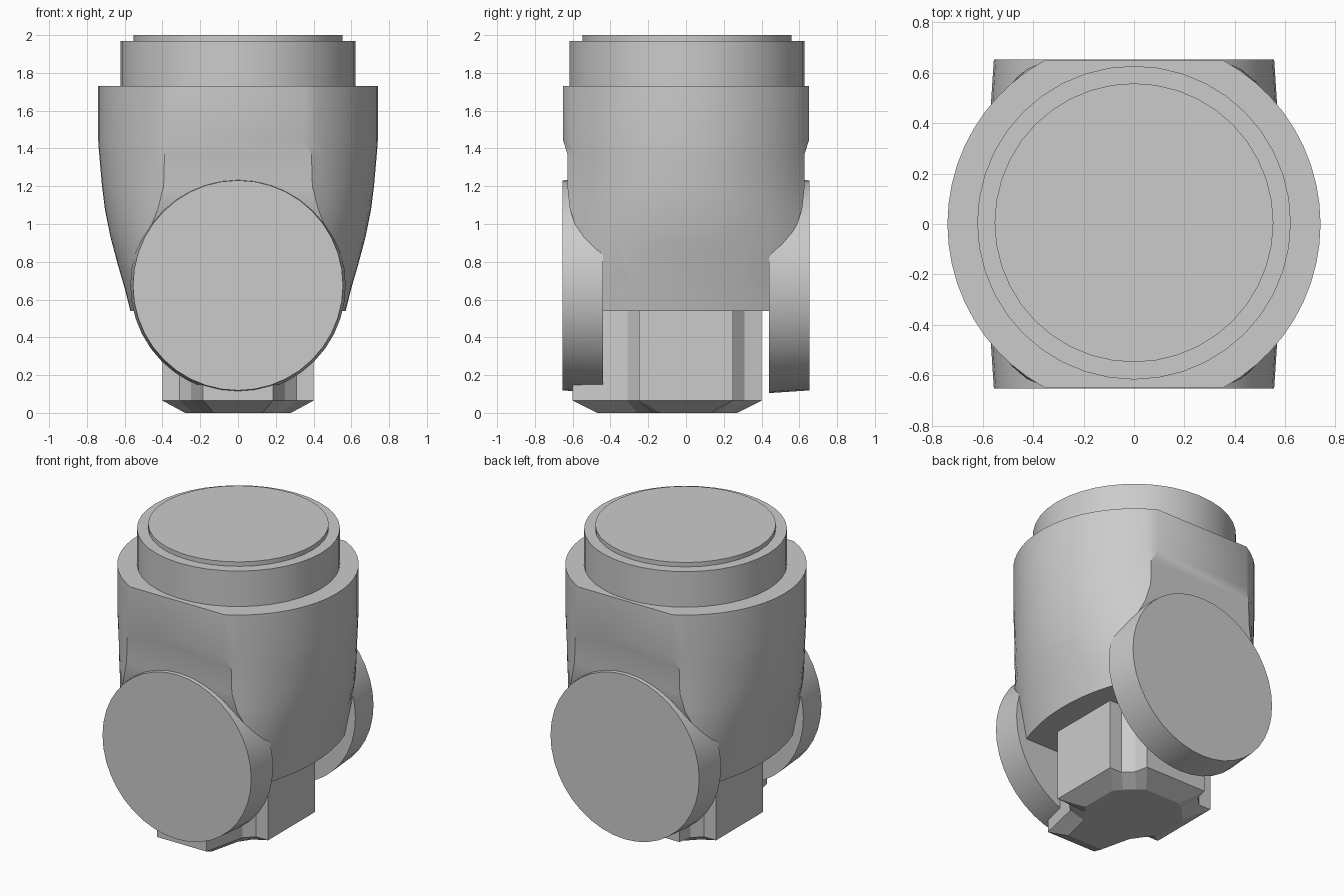
import bpy, bmesh, math
from mathutils import Matrix

cube = bpy.data.objects.get("Cube")
if cube:
    bpy.data.objects.remove(cube, do_unlink=True)

GREY = (0.6, 0.6, 0.6, 1)
mat = bpy.data.materials.new("light_grey")
mat.use_nodes = True
mat.diffuse_color = GREY
mat.node_tree.nodes["Principled BSDF"].inputs["Base Color"].default_value = GREY


def finish(bm, name):
    bmesh.ops.recalc_face_normals(bm, faces=bm.faces)
    mesh = bpy.data.meshes.new(name)
    bm.to_mesh(mesh)
    bm.free()
    mesh.materials.append(mat)
    obj = bpy.data.objects.new(name, mesh)
    bpy.context.collection.objects.link(obj)
    return obj


def select(obj):
    bpy.ops.object.select_all(action="DESELECT")
    obj.select_set(True)
    bpy.context.view_layer.objects.active = obj


def smooth(obj, degrees=35):
    select(obj)
    bpy.ops.object.shade_smooth_by_angle(angle=math.radians(degrees))


def loft(name, sections):
    """Skin a stack of equal-length rings and cap both ends."""
    bm = bmesh.new()
    rings = [[bm.verts.new(p) for p in s] for s in sections]
    n = len(rings[0])
    for a, b in zip(rings, rings[1:]):
        for i in range(n):
            j = (i + 1) % n
            bm.faces.new((a[i], a[j], b[j], b[i]))
    bm.faces.new(rings[0])
    bm.faces.new(rings[-1])
    return finish(bm, name)


def cone(name, r1, r2, depth, centre, axis="Z", sides=40):
    bm = bmesh.new()
    bmesh.ops.create_cone(bm, cap_ends=True, segments=sides,
                          radius1=r1, radius2=r2, depth=depth)
    turn = {"Z": Matrix(),
            "X": Matrix.Rotation(math.pi / 2, 4, "Y"),
            "Y": Matrix.Rotation(-math.pi / 2, 4, "X"),
            "-Y": Matrix.Rotation(math.pi / 2, 4, "X")}[axis]
    bm.transform(Matrix.Translation(centre) @ turn)
    return finish(bm, name)


# Body: ellipses with flattened front and back, narrowing downwards
def section(z, a, b, flat, n=20):
    t0 = math.asin(flat / b)
    ring = []
    for start in (0, math.pi):
        for i in range(n + 1):
            t = start - t0 + 2 * t0 * i / n
            ring.append((a * math.cos(t), b * math.sin(t), z))
    return ring


# height, half width, ellipse depth, flat distance
levels = [
    (1.73, 0.74, 0.74, 0.65),
    (1.44, 0.74, 0.74, 0.65),
    (1.37, 0.735, 0.74, 0.628),
    (1.2, 0.72, 0.75, 0.628),
    (1.08, 0.705, 0.77, 0.615),
    (0.93, 0.675, 0.81, 0.565),
    (0.78, 0.635, 0.85, 0.47),
    (0.66, 0.60, 0.86, 0.445),
    (0.54, 0.57, 0.86, 0.44),
]
body = loft("fork_body", [section(*lv) for lv in levels])

# Arched opening through the body from side to side
cutter = cone("arch_cutter", 0.45, 0.45, 2, (0, 0, 0.475), "X", 64)
cutter.hide_render = True
cutter.hide_set(True)
mod = body.modifiers.new("arch", "BOOLEAN")
mod.operation = "DIFFERENCE"
mod.solver = "EXACT"
mod.object = cutter
select(body)
bpy.ops.object.modifier_apply(modifier=mod.name)
bpy.data.objects.remove(cutter, do_unlink=True)
smooth(body)

# Stepped collar on top
smooth(cone("collar", 0.622, 0.622, 0.25, (0, 0.005, 1.845)))
smooth(cone("collar_cap", 0.553, 0.553, 0.04, (0, 0.005, 1.98)))

# Tapered pivot discs front and back
for name, side, axis in (("front_disc", -1, "-Y"), ("back_disc", 1, "Y")):
    smooth(cone(name, 0.57, 0.556, 0.213, (0, side * 0.5465, 0.675), axis))

# Cross-shaped block in the opening, bevelled underneath
upper = [(0.185, -0.6), (0.25, -0.31), (0.31, -0.25), (0.4, -0.25),
         (0.4, 0.25), (0.31, 0.25), (0.25, 0.31), (0.23, 0.4)]
lower = [(0.13, -0.47), (0.18, -0.26), (0.235, -0.18), (0.28, -0.13),
         (0.28, 0.13), (0.235, 0.18), (0.18, 0.235), (0.13, 0.27)]


def mirrored(half, z):
    return [(x, y, z) for x, y in half] + [(-x, y, z) for x, y in reversed(half)]


loft("cross_block", [mirrored(lower, 0), mirrored(upper, 0.065), mirrored(upper, 1.0)])
